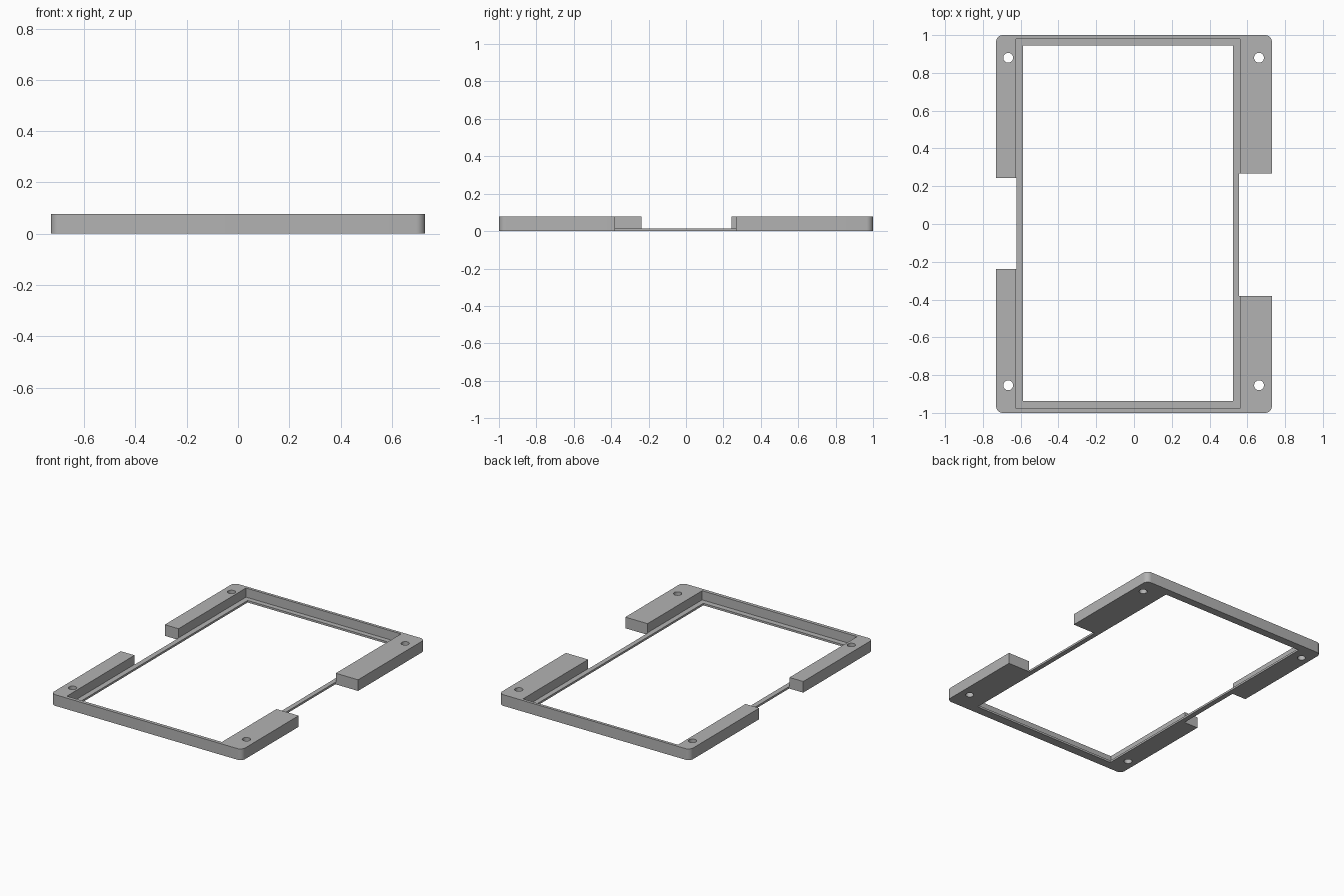
import bpy
import bmesh
from math import cos, sin, pi

if "Cube" in bpy.data.objects:
    bpy.data.objects.remove(bpy.data.objects["Cube"], do_unlink=True)

HEIGHT = 0.077
LIP = 0.014

grey = bpy.data.materials.new("mid_grey")
grey.use_nodes = True
colour = (0.45, 0.45, 0.45, 1)
grey.diffuse_color = colour
grey.node_tree.nodes["Principled BSDF"].inputs["Base Color"].default_value = colour


def prism(name, outline, z0, z1):
    """Extrude a flat outline upwards from z0 to z1."""
    bm = bmesh.new()
    base = bm.faces.new([bm.verts.new((x, y, z0)) for x, y in outline])
    top = bmesh.ops.extrude_face_region(bm, geom=[base])["geom"]
    for v in top:
        if isinstance(v, bmesh.types.BMVert):
            v.co.z = z1
    bmesh.ops.recalc_face_normals(bm, faces=bm.faces)
    mesh = bpy.data.meshes.new(name)
    bm.to_mesh(mesh)
    bm.free()
    mesh.materials.append(grey)
    obj = bpy.data.objects.new(name, mesh)
    bpy.context.collection.objects.link(obj)
    return obj


def rect(x0, x1, y0, y1):
    return [(x0, y0), (x1, y0), (x1, y1), (x0, y1)]


def rounded_rect(hx, hy, r, steps=8):
    points = []
    for i, (sx, sy) in enumerate([(1, 1), (-1, 1), (-1, -1), (1, -1)]):
        for k in range(steps + 1):
            a = (i + k / steps) * pi / 2
            points.append((sx * (hx - r) + r * cos(a), sy * (hy - r) + r * sin(a)))
    return points


def circle(cx, cy, r, n=32):
    return [(cx + r * cos(2 * pi * k / n), cy + r * sin(2 * pi * k / n)) for k in range(n)]


# Solid plate with rounded corners
frame = prism("bezel_frame", rounded_rect(0.73, 1.0, 0.036), 0, HEIGHT)

# Recess above the lip, through opening, and a notch in each long side
cutters = [
    prism("recess_cutter", rect(-0.625, 0.56, -0.976, 0.98), LIP, 0.2),
    prism("opening_cutter", rect(-0.588, 0.524, -0.938, 0.945), -0.1, 0.3),
    prism("right_notch_cutter", rect(-0.9, -0.623, -0.237, 0.243), -0.12, 0.25),
    prism("left_notch_cutter", rect(0.557, 0.9, -0.38, 0.268), -0.12, 0.25),
]

# Corner screw holes
for x in (-0.666, 0.662):
    for y in (-0.854, 0.88):
        cutters.append(prism("screw_hole_cutter", circle(x, y, 0.026), -0.1, 0.2))

for cutter in cutters:
    cutter.hide_render = True
    cut = frame.modifiers.new(cutter.name, "BOOLEAN")
    cut.operation = "DIFFERENCE"
    cut.solver = "EXACT"
    cut.object = cutter

# Apply the cuts and discard the cutters
bpy.context.view_layer.objects.active = frame
for modifier in list(frame.modifiers):
    bpy.ops.object.modifier_apply(modifier=modifier.name)
for cutter in cutters:
    bpy.data.objects.remove(cutter, do_unlink=True)

# Smooth the round corners and holes, keep the rest crisp
bpy.ops.object.select_all(action="DESELECT")
frame.select_set(True)
bpy.ops.object.shade_smooth_by_angle(angle=pi / 6)
